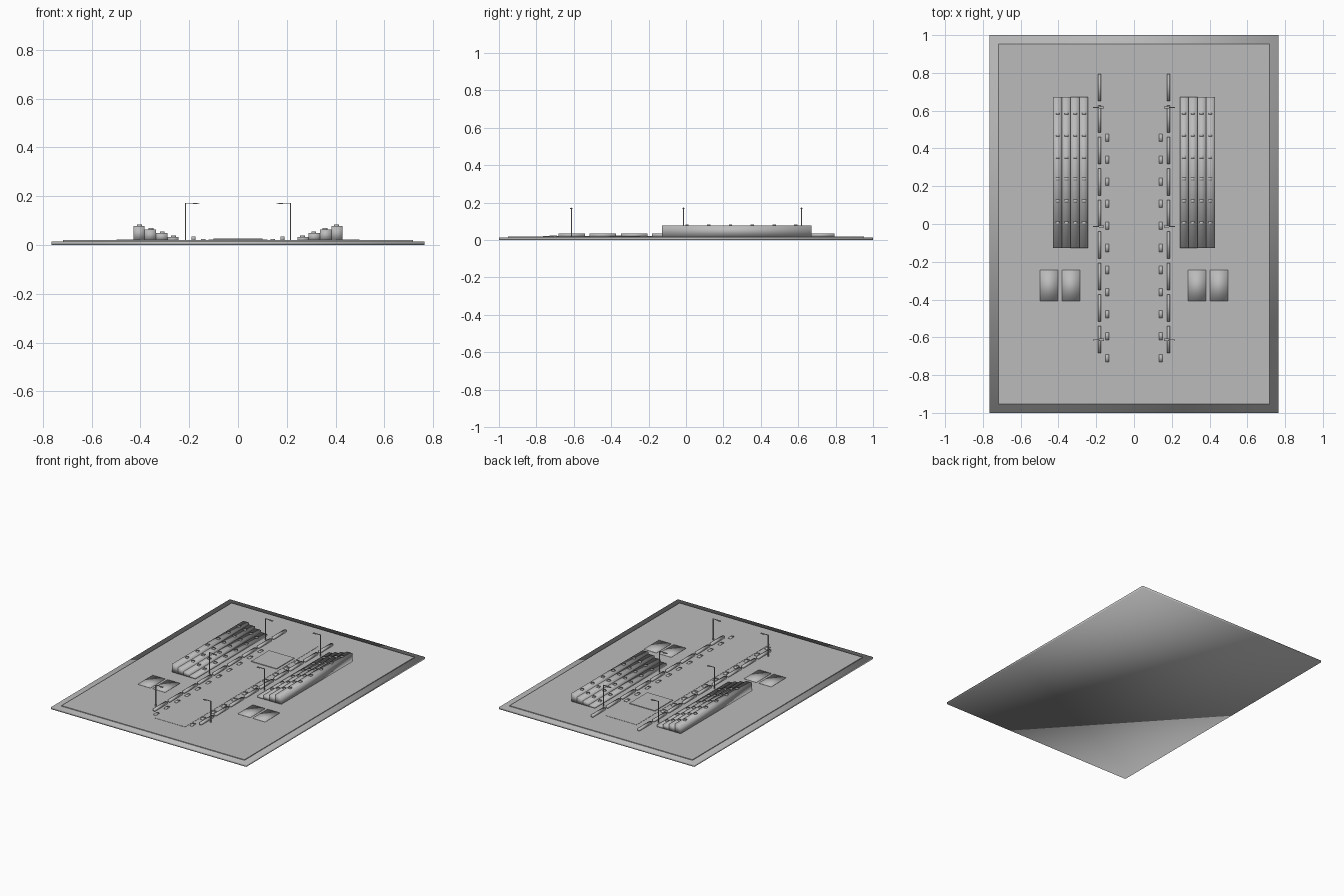
import bpy, bmesh
from mathutils import Vector, Matrix

if "Cube" in bpy.data.objects:
    bpy.data.objects.remove(bpy.data.objects["Cube"])

grey = bpy.data.materials.new("stone_grey")
grey.diffuse_color = (0.5, 0.5, 0.5, 1)
grey.use_nodes = True
grey.node_tree.nodes["Principled BSDF"].inputs["Base Color"].default_value = grey.diffuse_color


def boxes(name, items, smooth=False):
    """One object made of boxes given as (x0, x1, y0, y1, z0, z1)."""
    bm = bmesh.new()
    for x0, x1, y0, y1, z0, z1 in items:
        m = Matrix.Translation(((x0 + x1) / 2, (y0 + y1) / 2, (z0 + z1) / 2))
        m = m @ Matrix.Diagonal((abs(x1 - x0), y1 - y0, z1 - z0, 1))
        bmesh.ops.create_cube(bm, size=1, matrix=m)
    for f in bm.faces:
        f.smooth = smooth
    bmesh.ops.recalc_face_normals(bm, faces=bm.faces)
    me = bpy.data.meshes.new(name)
    bm.to_mesh(me)
    bm.free()
    me.materials.append(grey)
    ob = bpy.data.objects.new(name, me)
    bpy.context.collection.objects.link(ob)
    return ob


def both(items):
    """Repeat boxes on the other side of x = 0."""
    return items + [(-b[1], -b[0]) + tuple(b[2:]) for b in items]


# ground slab and raised inner field
boxes("ground_slab", [(-0.765, 0.765, -1, 1, 0, 0.015)], True)
boxes("inner_field", [(-0.717, 0.717, -0.952, 0.952, 0.014, 0.02)])

# central runway with raised platform
boxes("runway", [(-0.12, 0.12, -0.765, 0.725, 0.018, 0.0215)])
boxes("platform", [(-0.1, 0.1, 0.29, 0.49, 0.02, 0.026)])

# stepped bleachers with small seats
steps, seats = [], []
for i, top in enumerate((0.033, 0.049, 0.063, 0.077)):
    x = 0.243 + i * 0.0465
    steps.append((x, x + 0.0465, -0.128, 0.672, 0.018, top))
    for j in range(6):
        y = 0.005 + j * 0.1165
        xc = x + 0.021
        seats.append((xc - 0.01, xc + 0.01, y - 0.009, y + 0.009, top - 0.002, top + 0.006))
boxes("bleacher_steps", both(steps), True)
boxes("bleacher_seats", both(seats), True)

# low pads in front of the bleachers
boxes("ground_pads", both([(x, x + 0.096, -0.408, -0.243, 0.018, 0.023)
                           for x in (0.286, 0.402)]), True)

# barrier segments along both sides
boxes("barriers", both([(0.174, 0.19, y - 0.071, y + 0.071, 0.018, 0.035)
                        for y in [0.722 - 0.1666 * i for i in range(9)]]), True)

# small edge markers between runway and barriers
boxes("edge_markers", both([(0.133, 0.152, y - 0.02, y + 0.02, 0.018, 0.024)
                            for y in [0.456 - 0.1166 * i for i in range(11)]]), True)

# lamp posts: pole, arm and head
poles, arms, heads = [], [], []
for y in (0.617, -0.013, -0.613):
    poles.append((0.213, 0.218, y - 0.0025, y + 0.0025, 0.018, 0.172))
    arms.append((0.165, 0.218, y - 0.002, y + 0.002, 0.169, 0.173))
    heads.append((0.158, 0.184, y - 0.006, y + 0.006, 0.167, 0.171))
boxes("lamp_poles", both(poles))
boxes("lamp_arms", both(arms))
boxes("lamp_heads", both(heads))
